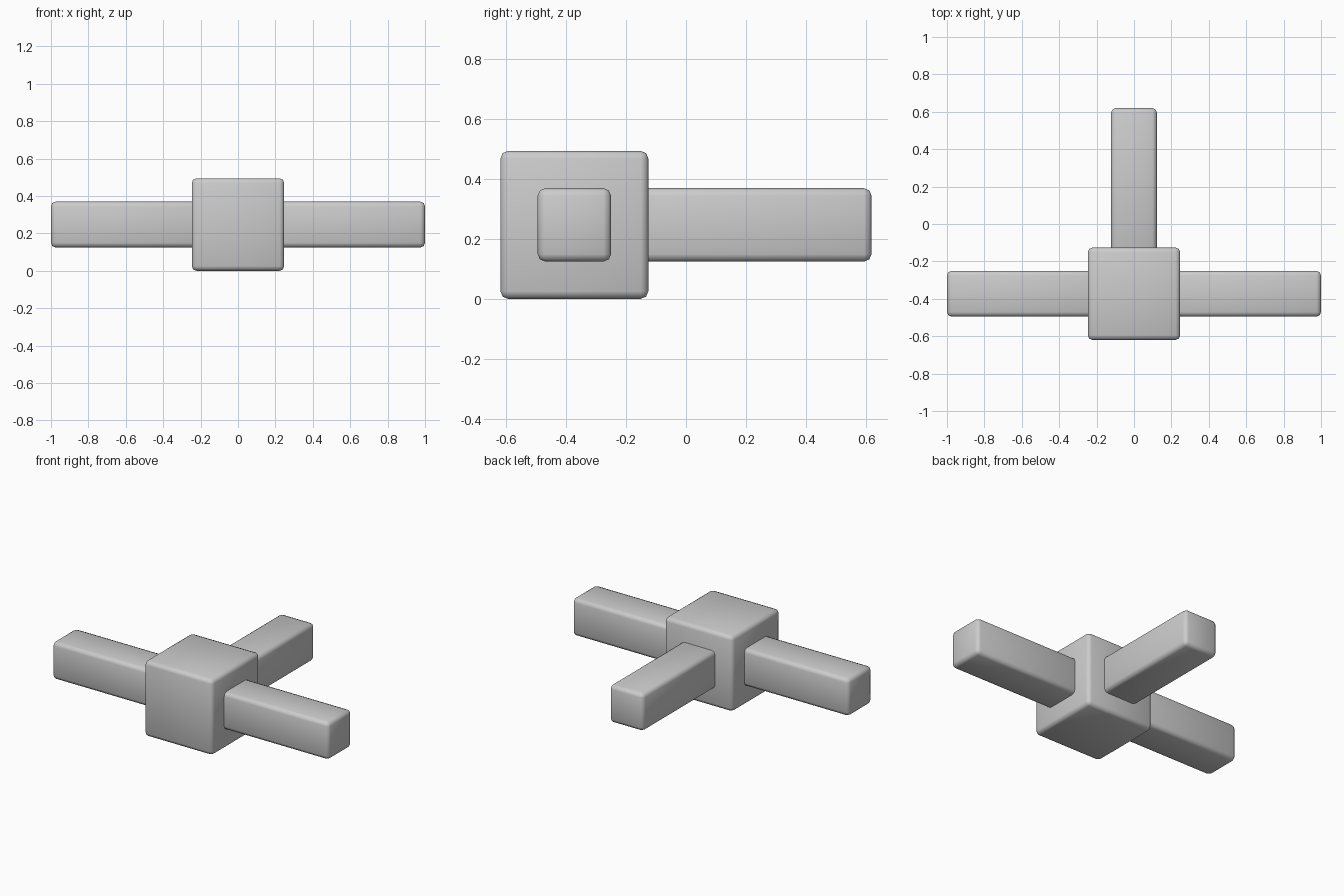
import bpy

if "Cube" in bpy.data.objects:
    bpy.data.objects.remove(bpy.data.objects["Cube"])

HUB = 0.494           # hub cube size
ARM = 0.245           # arm thickness
HUB_Y = -0.373        # hub centre, offset to the front
MID_Z = HUB / 2
SUNK = 0.15           # where arms start inside the hub


def rounded_box(name, lo, hi, bevel=0.025):
    """Box between two corners with softened, smooth-shaded edges."""
    centre = [(a + b) / 2 for a, b in zip(lo, hi)]
    bpy.ops.mesh.primitive_cube_add(size=1, location=centre)
    ob = bpy.context.object
    ob.name = name
    ob.scale = [b - a for a, b in zip(lo, hi)]
    bpy.ops.object.transform_apply(location=False, rotation=False, scale=True)
    mod = ob.modifiers.new("soft_edges", 'BEVEL')
    mod.width = bevel
    mod.segments = 2
    bpy.ops.object.shade_smooth()
    return ob


h, a = HUB / 2, ARM / 2

# Central hub cube
rounded_box("hub", (-h, HUB_Y - h, 0), (h, HUB_Y + h, HUB))

# Side arms
for name, x0, x1 in (("left_arm", -1, -SUNK), ("right_arm", SUNK, 1)):
    rounded_box(name, (x0, HUB_Y - a, MID_Z - a), (x1, HUB_Y + a, MID_Z + a))

# Rear arm
rounded_box("rear_arm", (-a, HUB_Y + SUNK, MID_Z - a), (a, 0.62, MID_Z + a))
